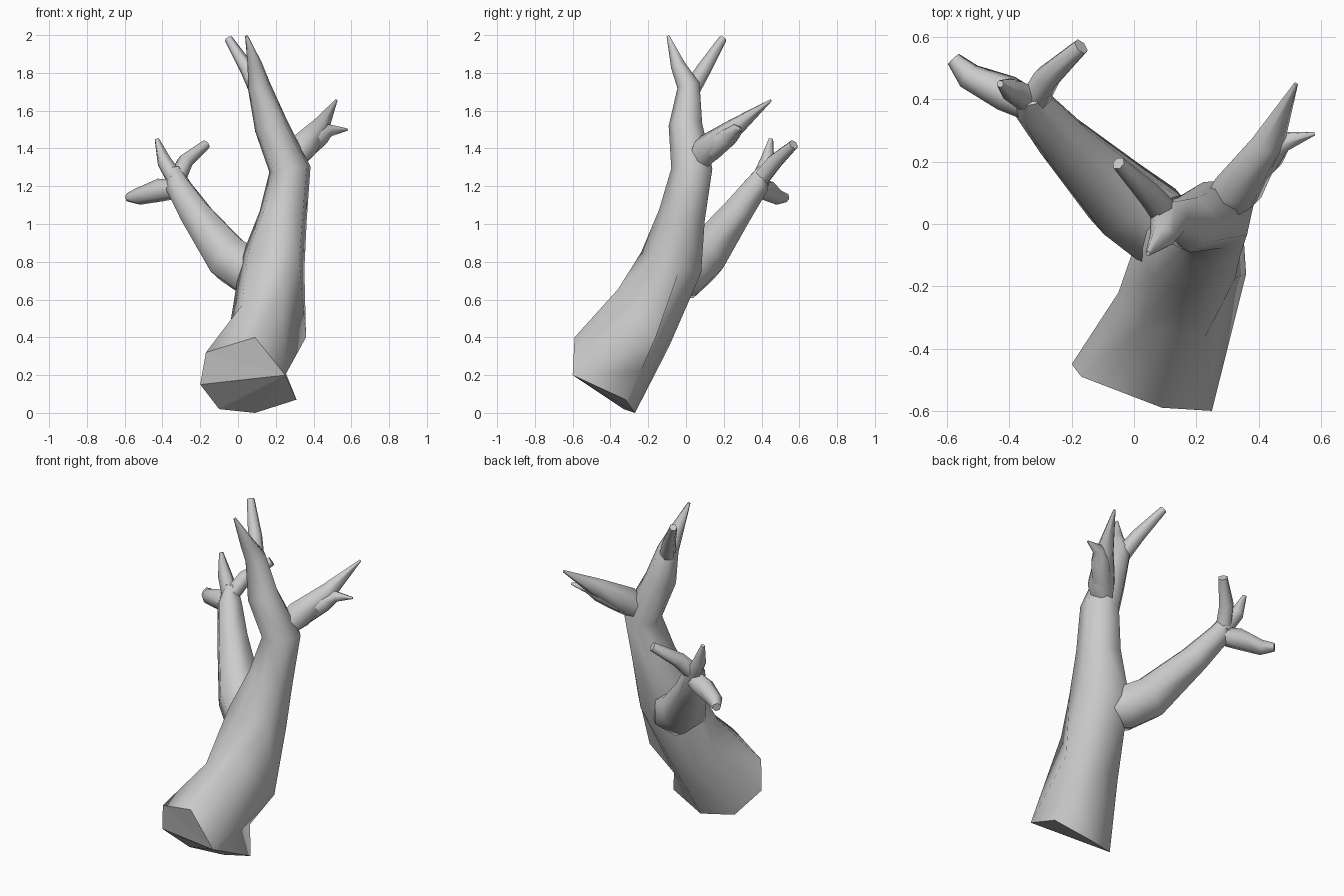
import bpy, bmesh, math
from mathutils import Vector, Matrix

if "Cube" in bpy.data.objects:
    bpy.data.objects.remove(bpy.data.objects["Cube"])


def project(dirs, tangent):
    return [(d - tangent * d.dot(tangent)).normalized() for d in dirs]


def fan(direction, axis, sides, turn):
    """Evenly spaced directions around an axis."""
    return [Matrix.Rotation(turn * 2 * math.pi * i / sides, 3, axis) @ direction
            for i in range(sides)]


def limb(name, stations, sides=6, base_rings=()):
    """Tapered limb through (x, y, z, radius) stations, after optional hand-set rings."""
    rings = [[Vector(p) for p in r] for r in base_rings]
    path = [Vector(s[:3]) for s in stations]
    off = 0
    if rings:
        mid = sum(rings[-1], Vector()) / len(rings[-1])
        path.insert(0, mid)
        off = 1
        axis = (path[1] - mid).normalized()
        dirs = fan(project([rings[-1][0] - mid], axis)[0], axis, len(rings[-1]), -1)
    else:
        axis = (path[1] - path[0]).normalized()
        dirs = fan(axis.orthogonal().normalized(), axis, sides, 1)
    for k, s in enumerate(stations, off):
        t = Vector()
        if k > 0:
            t += (path[k] - path[k - 1]).normalized()
        if k < len(path) - 1:
            t += (path[k + 1] - path[k]).normalized()
        dirs = project(dirs, t.normalized())
        rings.append([path[k] + d * s[3] for d in dirs])

    bm = bmesh.new()
    loops = [[bm.verts.new(p) for p in r] for r in rings]
    n = len(loops[0])
    for a, b in zip(loops, loops[1:]):
        for i in range(n):
            j = (i + 1) % n
            bm.faces.new((a[i], a[j], b[j], b[i]))
    caps = [bm.faces.new((loops[0][0], loops[0][i], loops[0][i + 1]))
            for i in range(1, n - 1)]              # fan over the cut end
    caps.append(bm.faces.new(loops[-1]))
    for f in caps:
        for e in f.edges:
            e.smooth = False
    bmesh.ops.recalc_face_normals(bm, faces=bm.faces)
    mesh = bpy.data.meshes.new(name)
    bm.to_mesh(mesh)
    bm.free()
    ob = bpy.data.objects.new(name, mesh)
    bpy.context.collection.objects.link(ob)
    return ob


# Trunk: jagged cut end, then a leaning stem that tapers into the tallest shoot
cut_end = [(.25, -.60, .20), (.09, -.59, .40), (-.17, -.49, .32), (-.20, -.45, .15),
           (-.10, -.33, .02), (.09, -.27, 0), (.31, -.32, .07)]
lower_stem = [(.36, -.16, .40), (.23, -.36, .655), (.02, -.34, .57), (-.05, -.22, .42),
              (.02, -.12, .34), (.15, -.09, .35), (.25, -.24, .22)]
limb("trunk", [(.185, -.07, .80, .175), (.24, -.015, 1.05, .13), (.275, .035, 1.29, .113),
               (.175, 0, 1.52, .092), (.112, .015, 1.73, .062), (.09, -.042, 1.84, .04),
               (.045, -.095, 1.995, .008)], base_rings=[cut_end, lower_stem])

# Limbs and twigs, each starting inside the limb it grows from
parts = {
    "top_twig": [(.12, .01, 1.68, .05), (.05, .095, 1.82, .04), (-.05, .195, 1.98, .022)],
    "right_branch": [(.26, .045, 1.30, .05), (.335, .115, 1.40, .085), (.43, .26, 1.51, .055),
                     (.52, .45, 1.655, .007)],
    "right_twig": [(.35, .14, 1.39, .06), (.43, .22, 1.46, .058), (.48, .265, 1.495, .036),
                   (.58, .29, 1.50, .006)],
    "left_branch": [(.16, -.07, .72, .11), (.07, .0, .74, .14), (-.04, .08, .81, .135),
                    (-.22, .26, 1.05, .092), (-.315, .37, 1.20, .072), (-.335, .41, 1.29, .035)],
    "left_upper_twig": [(-.32, .39, 1.22, .05), (-.39, .43, 1.33, .04),
                        (-.43, .45, 1.45, .012)],
    "left_back_twig": [(-.33, .38, 1.22, .05), (-.28, .47, 1.33, .045),
                       (-.17, .57, 1.42, .028)],
    "left_outer_twig": [(-.29, .36, 1.19, .05), (-.41, .42, 1.18, .062),
                        (-.53, .475, 1.145, .045), (-.58, .53, 1.14, .025)],
}
for name, stations in parts.items():
    limb(name, stations)

# Smooth bark with crisp cut ends
for ob in bpy.context.collection.objects:
    ob.select_set(True)
    bpy.context.view_layer.objects.active = ob
bpy.ops.object.shade_smooth_by_angle(angle=math.radians(85), keep_sharp_edges=True)
